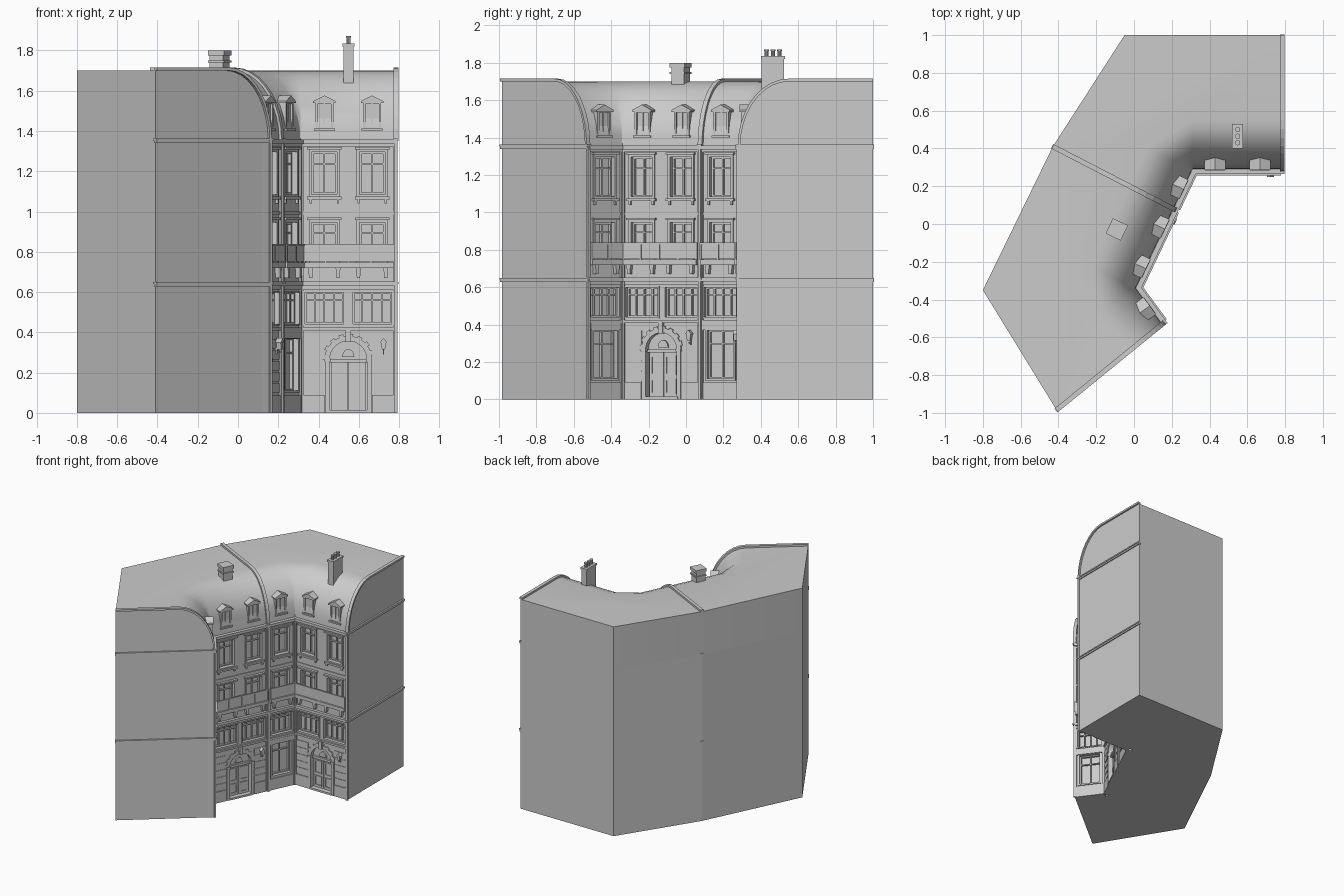
import bpy, bmesh, math
from mathutils import Vector as V

if "Cube" in bpy.data.objects:
    bpy.data.objects.remove(bpy.data.objects["Cube"])

parts = {}
A, B, D, E = V((.785, .29)), V((.31, .29)), V((.01, -.34)), V((.15, -.53))
C = D.lerp(B, 2 / 3)
BACK = [V(p) for p in [(-.41, -.985), (-.80, -.35), (-.43, .41), (-.05, 1), (.785, 1)]]
EAVE, TOP, DEPTH, SKIN = 1.35, 1.70, .26, .04


class Frame:
    """Vertical plane: u along the wall, z up, d outward."""
    def __init__(self, p, q):
        self.p, self.len = p, (q - p).length
        self.u = (q - p).normalized()
        self.n = V((self.u.y, -self.u.x))

    def at(self, u, z, d):
        w = self.p + self.u * u + self.n * d
        return (w.x, w.y, z)

    def prism(self, name, pts, d0, d1):
        bm = parts.setdefault(name, bmesh.new())
        a = [bm.verts.new(self.at(u, z, d0)) for u, z in pts]
        b = [bm.verts.new(self.at(u, z, d1)) for u, z in pts]
        bm.faces.new(a)
        bm.faces.new(b[::-1])
        for i in range(len(a)):
            j = (i + 1) % len(a)
            bm.faces.new((a[i], b[i], b[j], a[j]))

    def box(self, name, u0, u1, z0, z1, d0, d1):
        self.prism(name, [(u0, z0), (u1, z0), (u1, z1), (u0, z1)], d0, d1)

    def ring(self, name, u0, u1, z0, z1, t, d0, d1):
        self.box(name, u0, u0 + t, z0, z1, d0, d1)
        self.box(name, u1 - t, u1, z0, z1, d0, d1)
        self.box(name, u0 + t, u1 - t, z0, z0 + t, d0, d1)
        self.box(name, u0 + t, u1 - t, z1 - t, z1, d0, d1)

    def wall(self, name, holes):
        us = sorted({0, self.len, *[h[0] for h in holes], *[h[1] for h in holes]})
        zs = sorted({0, EAVE, *[h[2] for h in holes], *[h[3] for h in holes]})
        for z0, z1 in zip(zs, zs[1:]):
            start = None
            for u0, u1 in zip(us, us[1:]):
                um, zm = (u0 + u1) / 2, (z0 + z1) / 2
                hit = any(h[0] < um < h[1] and h[2] < zm < h[3] for h in holes)
                if hit and start is not None:
                    self.box(name, start, u0, z0, z1, -SKIN, 0)
                    start = None
                elif not hit and start is None:
                    start = u0
            if start is not None:
                self.box(name, start, self.len, z0, z1, -SKIN, 0)


def sash(f, u0, u1, z0, z1, cols, transom):
    f.ring('window_frames', u0, u1, z0, z1, .009, -SKIN, -.022)
    for i in range(1, cols):
        c = u0 + (u1 - u0) * i / cols
        f.box('window_frames', c - .004, c + .004, z0, z1, -SKIN, -.025)
    zt = z0 + (z1 - z0) * transom
    f.box('window_frames', u0, u1, zt - .004, zt + .004, -SKIN, -.025)


def arched_door(f, c):
    r, zs, n = .092, .265, 16
    arc = [(math.cos(math.pi * i / n), math.sin(math.pi * i / n)) for i in range(n + 1)]
    for i, ((c0, s0), (c1, s1)) in enumerate(zip(arc, arc[1:])):
        f.prism('arch_spandrel', [(c + r * c0, zs + r * s0), (c + r * c1, zs + r * s1),
                                  (c + r * c1, .37), (c + r * c0, .37)], -SKIN, 0)
        R = .128 if i % 2 else .118
        f.prism('arch_stones', [(c + r * c0, zs + r * s0), (c + R * c0, zs + R * s0),
                                (c + R * c1, zs + R * s1), (c + r * c1, zs + r * s1)], -.01, .008)
    f.prism('arch_tympanum', [(c + r * x, zs + r * y) for x, y in arc], -SKIN, -.026)
    f.prism('arch_tympanum', [(c + .03 * x, zs + .012 + .04 * y) for x, y in arc], -.03, -.014)
    f.box('arch_stones', c - .013, c + .013, zs + r - .005, .415, -.01, .018)   # keystone
    f.box('doors', c - r, c + r, .25, .268, -SKIN, -.01)
    for s in (-1, 1):
        a, b = sorted((c + s * .002, c + s * .085))
        f.box('doors', a, b, .015, .25, -SKIN, -.026)
        f.ring('doors', a + .01, b - .01, .13, .235, .008, -.03, -.02)
        f.ring('doors', a + .01, b - .01, .03, .11, .008, -.03, -.02)
        a, b = sorted((c + s * r, c + s * .115))
        f.box('door_jambs', a, b, 0, .262, -.01, .008)
        f.box('door_jambs', a - .004, b + .004, .255, .272, -.01, .014)
    f.box('door_steps', c - .1, c + .1, 0, .015, -SKIN, .012)
    # rusticated courses and plinth either side
    for a, b in ((0, c - .118), (c + .118, f.len)):
        f.box('plinth', a, b, 0, .09, -.01, .008)
        for z in (.10, .155, .21, .265, .32):
            f.box('rusticated_courses', a, b, z, z + .048, -.01, .004)
    # wall lantern
    l = c + .175
    f.box('lantern', l - .003, l + .003, .29, .35, 0, .012)
    f.box('lantern', l - .003, l + .003, .30, .306, 0, .03)
    f.prism('lantern', [(l - .008, .315), (l + .008, .315), (l + .014, .35), (l - .014, .35)], .012, .036)
    f.prism('lantern', [(l - .018, .35), (l + .018, .35), (l, .372)], .008, .04)


def shop_front(f, c):
    sash(f, c - .08, c + .08, .11, .37, 2, .72)
    f.ring('shop_surround', c - .09, c + .09, .10, .38, .012, -.01, .008)
    f.box('plinth', .01, f.len - .01, 0, .09, -.01, .008)
    f.box('shop_surround', c - .1, c + .1, .37, .41, -.01, .014)


def dormer(f, c):
    f.box('dormers', c - .045, c + .045, 1.40, 1.545, -.13, -.014)
    f.ring('dormers', c - .045, c + .045, 1.405, 1.545, .012, -.02, -.003)
    f.box('dormers', c - .003, c + .003, 1.41, 1.54, -.02, -.008)
    f.box('dormers', c - .052, c + .052, 1.40, 1.412, -.03, .006)
    f.prism('dormer_roofs', [(c - .056, 1.538), (c + .056, 1.538), (c + .056, 1.548),
                             (c, 1.576), (c - .056, 1.548)], -.13, .004)


def facade(p, q, bays, arch):
    f = Frame(p, q)
    w = f.len / bays
    centres = [w * (i + .5) for i in range(bays)]
    mid = f.len / 2
    holes = [(mid - .092, mid + .092, 0, .37)] if arch else [(mid - .08, mid + .08, .11, .37)]
    for c in centres:
        holes += [(c - .097, c + .097, .44, .60), (c - .063, c + .063, .76, .945),
                  (c - .063, c + .063, 1.085, 1.295)]
    f.wall('facade_walls', holes)
    (arched_door if arch else shop_front)(f, mid)
    for c in centres:
        sash(f, c - .097, c + .097, .44, .60, 4, .75)
        f.ring('window_surrounds', c - .103, c + .103, .434, .606, .008, -.01, .006)
        for z0, z1, hw in ((.76, .945, .063), (1.085, 1.295, .063)):
            sash(f, c - hw, c + hw, z0, z1, 2, .72)
            f.ring('window_surrounds', c - hw - .014, c + hw + .014, z0 - .014, z1 + .014, .014, -.01, .008)
            f.box('window_hoods', c - hw - .022, c + hw + .022, z1 + .014, z1 + .026, -.01, .02)
        f.box('window_sills', c - .085, c + .085, 1.06, 1.074, -.01, .018)
        for s in (-1, 1):   # balcony brackets and sill brackets
            k = c + s * .068
            f.prism('balcony_brackets', [(k - .008, .67), (k + .008, .67), (k + .012, .722), (k - .012, .722)], -.01, .026)
            f.box('window_sills', k - .006, k + .006, 1.04, 1.06, -.01, .012)
        dormer(f, c)
    # horizontal mouldings
    for z0, z1, d in ((.41, .425, .012), (.612, .63, .01), (.63, .652, .022), (.985, 1.0, .006),
                      (1.322, 1.336, .012), (1.336, 1.358, .026)):
        f.box('mouldings', 0, f.len, z0, z1, -.02, d)
    # balcony slab, panel and rail
    a, b = .012, f.len - .012
    f.box('balcony_slab', a, b, .72, .748, -.01, .034)
    f.box('balcony_railing', a, b, .752, .83, .026, .030)
    f.box('balcony_railing', a, b, .828, .838, .022, .034)
    for i in range(bays * 2 + 1):
        u = a + (b - a) * i / (bays * 2)
        f.box('balcony_railing', u - .004, u + .004, .748, .838, .022, .034)
    # pilaster strips at the ends
    for u in (0, f.len - .016):
        f.box('pilasters', u, u + .016, 0, EAVE, -.02, .012)


facades = [(B, A, 2, True), (C, B, 1, False), (D, C, 2, True), (E, D, 1, False)]
for args in facades:
    facade(*args)

# stations run along the facade; each inner corner fans between two wall directions
n1, n2, n3 = Frame(B, A).n, Frame(D, B).n, Frame(E, D).n
stations = [(A, n1), (B, n1), (B, n2), (D, n2), (D, n3), (E, n3)]
ARC = [(DEPTH * (1 - math.cos(t)), EAVE + (TOP - EAVE) * math.sin(t))
       for t in [math.pi / 2 * i / 9 for i in range(10)]]

# main block behind the facade skin
bm = parts['building_body'] = bmesh.new()
outline = [p - n * (SKIN - .001) for p, n in stations] + BACK
lo = [bm.verts.new((*p, 0)) for p in outline]
hi = [bm.verts.new((*p, EAVE)) for p in outline]
bm.faces.new(lo)
bm.faces.new(hi)
for i in range(len(lo)):
    j = (i + 1) % len(lo)
    bm.faces.new((lo[i], lo[j], hi[j], hi[i]))

# curved mansard roof with flat top
bm = parts['mansard_roof'] = bmesh.new()
grid = [[bm.verts.new((*(p - n * d), z)) for d, z in ARC] for p, n in stations]
for r, s in zip(grid, grid[1:]):
    for k in range(9):
        vs = [r[k], s[k], s[k + 1], r[k + 1]]
        if (vs[0].co - vs[1].co).length < 1e-6:
            vs = vs[1:]
        bm.faces.new(vs)
blo = [bm.verts.new((*p, EAVE)) for p in BACK]
bhi = [bm.verts.new((*p, TOP)) for p in BACK]
bm.faces.new([g[-1] for g in grid] + bhi)
for i in range(4):
    bm.faces.new((blo[i], blo[i + 1], bhi[i + 1], bhi[i]))
bm.faces.new(grid[0] + [bhi[-1], blo[-1]])
bm.faces.new(grid[-1] + [bhi[0], blo[0]])

# copings over end walls and party wall, with side string courses
for p, q in ((E, BACK[0]), (A, BACK[4]), (C, BACK[2])):
    f = Frame(p, q)
    line = ARC + [(f.len, TOP)]
    for i, ((u0, z0), (u1, z1)) in enumerate(zip(line, line[1:])):
        o = lambda k, u, z: (u - .014 * math.cos(math.pi / 2 * min(k, 9) / 9),
                             z + .015 * math.sin(math.pi / 2 * min(k, 9) / 9))
        f.prism('wall_copings', [(u0, z0), (u1, z1), o(i + 1, u1, z1), o(i, u0, z0)], -.013, .013)
    for z in (.64, 1.352):
        f.box('side_string_courses', -.02, f.len + .004, z - .012, z, -.008, .008)
        f.box('side_string_courses', -.025, f.len + .004, z, z + .01, -.013, .013)
    f.box('downpipes', -.02, -.006, 0, EAVE, -.008, .008)

# chimneys
f = Frame(D, C)
f.box('chimney_small', .2, .275, 1.6, 1.775, -.262, -.188)
f.box('chimney_small', .193, .282, 1.74, 1.75, -.269, -.181)
f.ring('chimney_small', .193, .282, 1.775, 1.80, .015, -.269, -.181)
f = Frame(B, A)
f.box('chimney_tall', .215, .263, 1.59, 1.82, -.235, -.115)
f.box('chimney_tall', .21, .268, 1.82, 1.835, -.24, -.11)
bm = parts['chimney_pots'] = bmesh.new()
for y in (.43, .465, .50):
    for r, z, h in ((.011, 1.85, .04), (.014, 1.868, .008)):
        res = bmesh.ops.create_cone(bm, cap_ends=True, segments=10, radius1=r, radius2=r, depth=h)
        bmesh.ops.translate(bm, verts=res['verts'], vec=(.549, y, z))

for name, bm in parts.items():
    bmesh.ops.recalc_face_normals(bm, faces=bm.faces)
    me = bpy.data.meshes.new(name)
    bm.to_mesh(me)
    bm.free()
    ob = bpy.data.objects.new(name, me)
    bpy.context.collection.objects.link(ob)
    if name in ('mansard_roof', 'chimney_pots'):
        bpy.context.view_layer.objects.active = ob
        ob.select_set(True)
        bpy.ops.object.shade_smooth_by_angle(angle=math.radians(30))
        ob.select_set(False)
